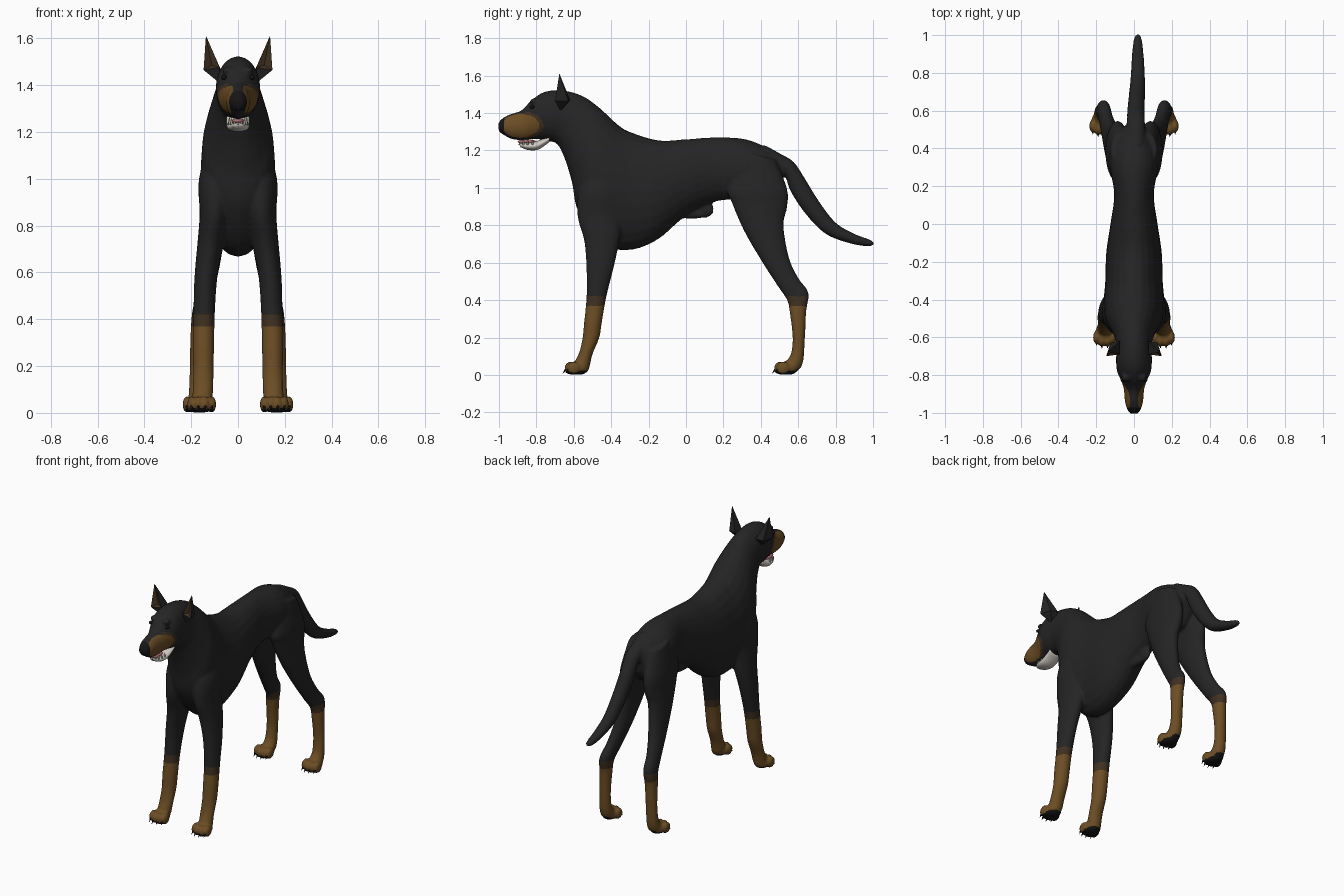
import bpy
import bmesh
import math
from mathutils import Vector, Matrix

default_cube = bpy.data.objects.get("Cube")
if default_cube:
    bpy.data.objects.remove(default_cube, do_unlink=True)


def make_material(name, red, green, blue):
    material = bpy.data.materials.new(name)
    material.use_nodes = True
    colour = (red, green, blue, 1)
    material.diffuse_color = colour
    shader = material.node_tree.nodes["Principled BSDF"]
    shader.inputs["Base Color"].default_value = colour
    shader.inputs["Roughness"].default_value = 0.8
    return material


black_coat = make_material("black coat", .018, .018, .019)
tan_coat = make_material("tan coat", .15, .075, .018)
dark_tan = make_material("dark tan", .05, .030, .015)
ivory = make_material("ivory", .62, .58, .53)
tongue_pink = make_material("tongue pink", .45, .16, .17)
claw_black = make_material("claw black", .008, .007, .007)


def blend(a, b, c, d, t):
    """Smooth curve through b and c."""
    return b + (c - a) * t / 2 + (a * 2 - b * 5 + c * 4 - d) * t * t / 2 \
        + (b * 3 - a - c * 3 + d) * t ** 3 / 2


def loft(bm, rings, side=1, steps=5, sides=24):
    """Skin oval rings: (y, z) of one edge, (y, z) of the other, x, half width."""
    dense = []
    last = len(rings) - 1
    for i in range(last):
        keys = [rings[max(0, min(last, i + k))] for k in (-1, 0, 1, 2)]
        for step in range(steps):
            dense.append([blend(*values, step / steps) for values in zip(*keys)])
    dense.append(rings[-1])
    loops = []
    for ya, za, yb, zb, x, half in dense:
        centre = Vector((x * side, (ya + yb) / 2, (za + zb) / 2))
        reach = Vector((0, ya - yb, za - zb)) / 2
        across = Vector((half, 0, 0))
        angles = [math.tau * k / sides for k in range(sides)]
        loops.append([bm.verts.new(centre + reach * math.cos(a) + across * math.sin(a))
                      for a in angles])
    for lower, upper in zip(loops, loops[1:]):
        for k in range(sides):
            n = (k + 1) % sides
            bm.faces.new((lower[k], lower[n], upper[n], upper[k]))
    bm.faces.new(loops[0])
    bm.faces.new(reversed(loops[-1]))


def ball(bm, centre, radii):
    matrix = Matrix.Translation(centre) @ Matrix.Diagonal((*radii, 1))
    bmesh.ops.create_uvsphere(bm, u_segments=20, v_segments=12, radius=1, matrix=matrix)


def spike(bm, base, tip, radius):
    base, tip = Vector(base), Vector(tip)
    aim = (tip - base).to_track_quat("Z", "Y").to_matrix().to_4x4()
    matrix = Matrix.Translation((base + tip) / 2) @ aim
    bmesh.ops.create_cone(bm, cap_ends=True, segments=8, radius1=radius, radius2=0,
                          depth=(tip - base).length, matrix=matrix)


def finish(bm, name, materials, smooth=True):
    bmesh.ops.recalc_face_normals(bm, faces=bm.faces)
    mesh = bpy.data.meshes.new(name)
    bm.to_mesh(mesh)
    bm.free()
    for material in materials:
        mesh.materials.append(material)
    for face in mesh.polygons:
        face.use_smooth = smooth
    obj = bpy.data.objects.new(name, mesh)
    bpy.context.scene.collection.objects.link(obj)
    return obj


# Trunk, neck and head: back edge, belly edge, half width
trunk = [
    (.53, 1.14, .51, 1.0, .05), (.46, 1.2, .45, .92, .10),
    (.32, 1.26, .33, .93, .13), (.15, 1.27, .17, .93, .105),
    (0, 1.26, 0, .85, .125), (-.15, 1.255, -.15, .725, .147),
    (-.3, 1.3, -.3, .668, .152), (-.36, 1.335, -.45, .7, .16),
    (-.42, 1.39, -.575, .87, .152), (-.47, 1.435, -.61, 1.03, .128),
    (-.54, 1.485, -.65, 1.16, .103), (-.62, 1.515, -.69, 1.235, .093),
    (-.7, 1.523, -.74, 1.25, .095), (-.77, 1.508, -.79, 1.26, .09),
    (-.83, 1.465, -.83, 1.26, .068), (-.88, 1.415, -.87, 1.255, .054),
    (-.95, 1.39, -.93, 1.26, .048), (-.99, 1.365, -.97, 1.28, .036),
    (-1.005, 1.34, -1, 1.3, .022),
]
tail = [
    (.42, 1.23, .45, 1.1, .01, .05), (.51, 1.18, .49, 1.08, .01, .05),
    (.575, 1.14, .53, 1.06, .01, .047), (.63, 1.06, .56, .98, .01, .046),
    (.71, .93, .64, .86, .015, .043), (.8, .815, .745, .755, .02, .038),
    (.9, .755, .87, .705, .02, .032), (.98, .725, .97, .687, .02, .022),
    (1.004, .71, 1.003, .695, .02, .01),
]

# Legs: front edge, rear edge, x, half width
front_leg = [
    (-.5, 1.18, -.38, 1.18, .075, .04), (-.57, 1, -.34, 1, .09, .077),
    (-.58, .85, -.34, .85, .1, .064), (-.545, .72, -.355, .72, .118, .056),
    (-.533, .58, -.385, .58, .137, .049), (-.532, .42, -.425, .42, .145, .046),
    (-.545, .28, -.45, .28, .148, .046), (-.553, .2, -.463, .2, .148, .044),
    (-.568, .13, -.5, .11, .149, .044), (-.59, .08, -.515, .04, .152, .044),
]
hind_leg = [
    (.3, 1.19, .48, 1.15, .07, .05), (.225, 1, .54, 1, .085, .064),
    (.245, .92, .542, .9, .09, .061), (.31, .77, .522, .8, .105, .054),
    (.4, .615, .55, .63, .125, .046), (.49, .475, .6, .52, .146, .038),
    (.54, .4, .655, .44, .16, .037), (.555, .33, .643, .34, .166, .037),
    (.57, .2, .636, .2, .17, .036), (.56, .11, .628, .08, .172, .038),
    (.53, .07, .61, .03, .172, .042),
]
paws = [(.155, -.575), (.175, .545)]
toes = [(-.043, .014), (-.015, 0), (.015, 0), (.043, .014)]

bm = bmesh.new()
loft(bm, [(*ring[:4], 0, ring[4]) for ring in trunk])
loft(bm, tail)
ball(bm, (0, .1, .885), (.022, .05, .045))
ball(bm, (0, .03, .86), (.025, .10, .025))
for side in (-1, 1):
    loft(bm, front_leg, side)
    loft(bm, hind_leg, side)
    # Brow ridge
    ball(bm, (.043 * side, -.81, 1.462), (.025, .025, .018))
    for x, y in paws:
        ball(bm, (x * side, y, .037), (.05, .057, .037))
        for shift, back in toes:
            ball(bm, ((x + shift) * side, y - .04 + back, .036), (.019, .036, .036))
body = finish(bm, "body", [black_coat, tan_coat, dark_tan, claw_black])

# Fuse the parts into one skin
remesh = body.modifiers.new("fuse", "REMESH")
remesh.mode = "VOXEL"
remesh.voxel_size = .0085
relax = body.modifiers.new("relax", "SMOOTH")
relax.factor = .5
relax.iterations = 4
graph = bpy.context.evaluated_depsgraph_get()
skin = bpy.data.meshes.new_from_object(body.evaluated_get(graph))
body.modifiers.clear()
body.data = skin
skin.materials.clear()
for material in (black_coat, tan_coat, dark_tan, claw_black):
    skin.materials.append(material)


def coat_index(centre, normal):
    """Markings on the legs and muzzle."""
    x, y, z = centre
    if z < .42 and y < .9:
        if z < .05 and normal.z < -.5:
            return 3
        return 1 if z < .37 else 2
    if y < -.97 and z > 1.29:
        return 3
    if y < -.72 and z > 1.268:
        spread = math.hypot((y + .885) / .098, (z - 1.332) / .064)
        if spread < 1:
            return 2 if normal.z > .8 or abs(x) < .008 else 1
        if spread < 1.25 and y > -.86:
            return 2
    return 0


for face in skin.polygons:
    face.use_smooth = True
    face.material_index = coat_index(face.center, face.normal)

# Lower jaw, tongue and teeth
bm = bmesh.new()
loft(bm, [(-.73, 1.28, -.73, 1.245, 0, .05), (-.8, 1.25, -.79, 1.205, 0, .049),
          (-.85, 1.243, -.845, 1.203, 0, .043), (-.895, 1.238, -.885, 1.218, 0, .02)])
finish(bm, "lower_jaw", [ivory])
bm = bmesh.new()
ball(bm, (0, -.85, 1.247), (.026, .05, .012))
finish(bm, "tongue", [tongue_pink])
bm = bmesh.new()
for k in range(9):
    angle = math.pi * k / 8
    x, y = .038 * math.cos(angle), -.82 - .068 * math.sin(angle)
    spike(bm, (x, y, 1.23), (x, y, 1.262), .007)
finish(bm, "teeth", [ivory])

for side, label in ((1, "left"), (-1, "right")):
    # Upright cropped ear, tan inside
    bm = bmesh.new()
    points = [(.078, -.69, 1.475), (.147, -.70, 1.465), (.125, -.63, 1.465),
              (.075, -.62, 1.47), (.137, -.677, 1.612), (.08, -.67, 1.41),
              (.112, -.675, 1.485)]
    inner, outer, rear, root, tip, low, hollow = [
        bm.verts.new((x * side, y, z)) for x, y, z in points]
    for corners in ((inner, hollow, tip), (hollow, outer, tip), (inner, outer, hollow)):
        bm.faces.new(corners).material_index = 1
    for corners in ((outer, rear, tip), (rear, root, tip), (root, inner, tip),
                    (outer, inner, low), (rear, outer, low), (root, rear, low),
                    (inner, root, low)):
        bm.faces.new(corners)
    finish(bm, label + "_ear", [black_coat, dark_tan], smooth=False)

    bm = bmesh.new()
    ball(bm, (.06 * side, -.823, 1.433), (.012, .013, .01))
    finish(bm, label + "_eye", [claw_black])

    bm = bmesh.new()
    for x, y in paws:
        for shift, back in toes:
            front = y - .065 + back
            spike(bm, ((x + shift) * side, front, .03),
                  ((x + shift) * side, front - .02, .008), .008)
    finish(bm, label + "_claws", [claw_black])
